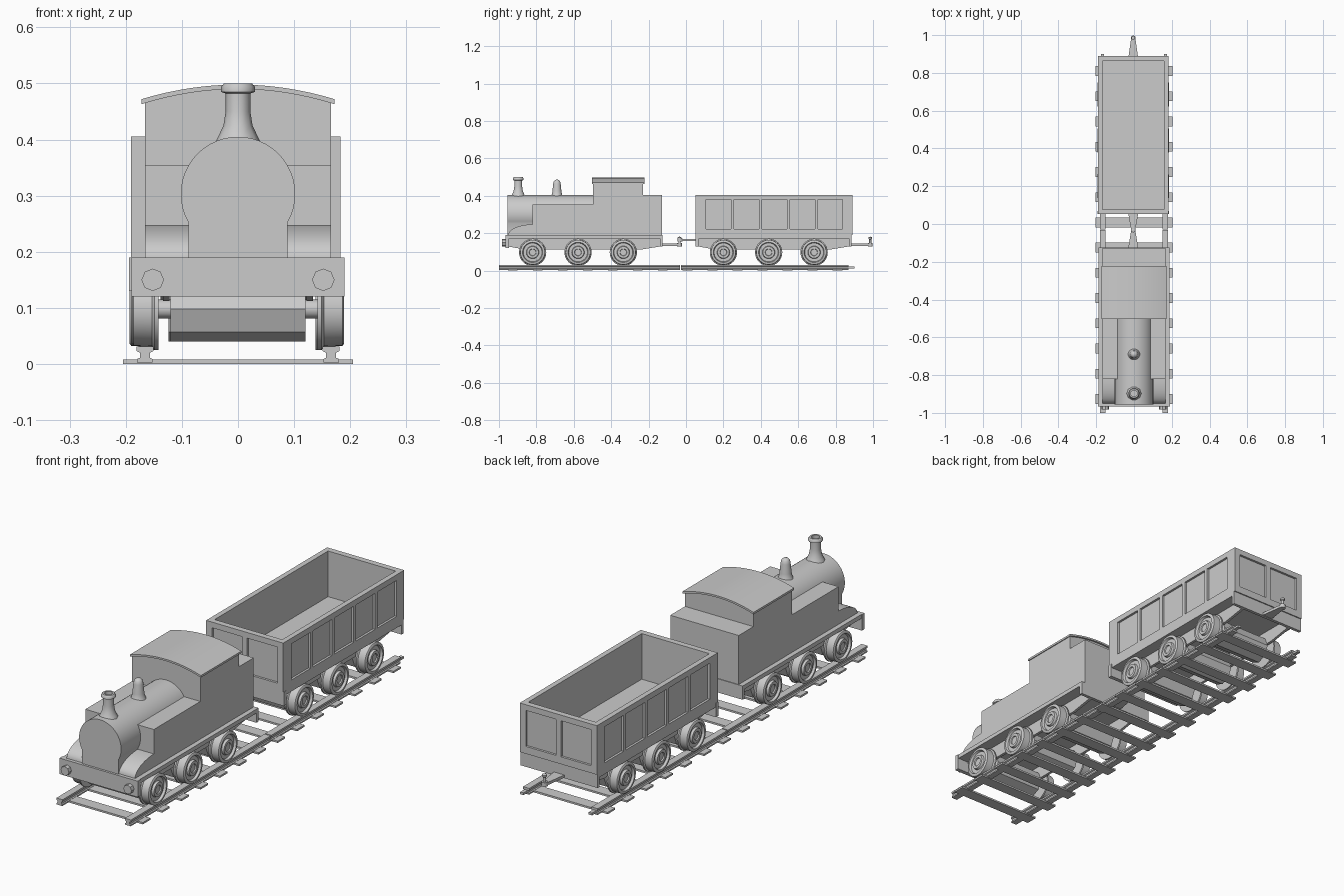
import bpy, bmesh
from math import sin, cos, pi, radians
from mathutils import Matrix, Vector

cube = bpy.data.objects.get("Cube")
if cube:
    bpy.data.objects.remove(cube, do_unlink=True)

grey = bpy.data.materials.new("plain grey")
grey.use_nodes = True
colour = (0.6, 0.6, 0.6, 1)
grey.diffuse_color = colour
grey.node_tree.nodes["Principled BSDF"].inputs["Base Color"].default_value = colour


def finish(name, bm, smooth=False):
    bmesh.ops.recalc_face_normals(bm, faces=bm.faces)
    mesh = bpy.data.meshes.new(name)
    bm.to_mesh(mesh)
    bm.free()
    mesh.materials.append(grey)
    ob = bpy.data.objects.new(name, mesh)
    bpy.context.collection.objects.link(ob)
    bpy.ops.object.select_all(action='DESELECT')
    bpy.context.view_layer.objects.active = ob
    ob.select_set(True)
    if smooth:
        bpy.ops.object.shade_smooth_by_angle(angle=radians(40))
    return ob


def add_box(bm, x0, x1, y0, y1, z0, z1):
    size = Matrix.Diagonal((x1 - x0, y1 - y0, z1 - z0, 1))
    mid = Matrix.Translation(((x0 + x1) / 2, (y0 + y1) / 2, (z0 + z1) / 2))
    bmesh.ops.create_cube(bm, size=1, matrix=mid @ size)


def box(name, *bounds):
    bm = bmesh.new()
    add_box(bm, *bounds)
    return finish(name, bm)


def prism(name, pts, axis, a, b, smooth=False):
    """Extrude a closed 2D outline along one axis from a to b."""
    place = {'x': lambda p, t: (t, *p), 'y': lambda p, t: (p[0], t, p[1]),
             'z': lambda p, t: (*p, t)}[axis]
    bm = bmesh.new()
    ends = [[bm.verts.new(place(p, t)) for p in pts] for t in (a, b)]
    for ring in ends:
        bm.faces.new(ring)
    for i in range(len(pts)):
        j = (i + 1) % len(pts)
        bm.faces.new((ends[0][i], ends[0][j], ends[1][j], ends[1][i]))
    return finish(name, bm, smooth)


def lathe(name, profile, axis, centre, n=24, smooth=True):
    """Spin (radius, height) points around an axis through centre."""
    bm = bmesh.new()
    rot = {'z': Matrix(), 'x': Matrix.Rotation(pi / 2, 4, 'Y'),
           'y': Matrix.Rotation(-pi / 2, 4, 'X')}[axis]
    verts = [bm.verts.new((r, 0, h)) for r, h in profile]
    edges = [bm.edges.new(e) for e in zip(verts, verts[1:])]
    bmesh.ops.spin(bm, geom=verts + edges, axis=(0, 0, 1), cent=(0, 0, 0),
                   angle=2 * pi, steps=n, use_duplicate=False)
    bmesh.ops.remove_doubles(bm, verts=bm.verts, dist=1e-5)
    bm.transform(Matrix.Translation(Vector(centre)) @ rot)
    return finish(name, bm, smooth)


SIDES = (("left", 1), ("right", -1))

# Track: two I-section rails on thin sleepers
half_rail = [(.014, .003), (.014, .009), (.009, .011), (.009, .02), (.015, .023), (.015, .031)]
for side, s in SIDES:
    outline = half_rail + [(-x, z) for x, z in reversed(half_rail)]
    outline = [(x + s * .166, z) for x, z in outline]
    prism(side + "_front_rail", outline, 'y', -1, -.033)
    prism(side + "_rear_rail", outline, 'y', -.028, .87)
    box(side + "_rail_joiner", s * .166 - .008, s * .166 + .008, .86, .9, .011, .021)
sleepers = bmesh.new()
for i in range(14):
    y = -.926 + .1335 * i
    add_box(sleepers, -.205, .205, y - .026, y + .026, 0, .008)
finish("sleepers", sleepers)

# Wheel sets: flanged wheels, axle and drum
wheel = [(0, 0), (.073, 0), (.073, .007), (.067, .011), (.066, .044), (.062, .047),
         (.054, .047), (.05, .037), (.034, .037), (.031, .047), (.019, .047),
         (.017, .042), (0, .042)]


def wheel_set(name, y, x=0):
    for side, s in SIDES:
        lathe(f"{name}_{side}_wheel", [(r, s * h) for r, h in wheel], 'x', (x + s * .142, y, .098), 32)
    lathe(name + "_axle", [(0, -.145), (.017, -.145), (.017, .145), (0, .145)], 'x', (x, y, .098), 12)
    lathe(name + "_drum", [(0, -.12), (.058, -.12), (.058, .12), (0, .12)], 'x', (x, y, .098), 8, False)


# Underframe shared by both vehicles: footplate, end beams, side plates
def underframe(name, y0, y1, low_front, x=0):
    box(name + "_footplate", x - .187, x + .187, y0, y1, .172, .19)
    box(name + "_front_beam", x - .19, x + .19, y0, y0 + .018, low_front, .19)
    box(name + "_rear_beam", x - .187, x + .187, y1 - .014, y1, .13, .19)
    plate = [(y0 + .01, .18), (y0 + .01, .13), (y0 + .11, .112), (y1 - .12, .112),
             (y1 - .01, .13), (y1 - .01, .18)]
    for side, s in SIDES:
        prism(f"{name}_{side}_frame_plate", plate, 'x', x + s * .122, x + s * .134)


# Coupling: tapered drawbar, with an upright pin if asked
def coupling(name, y0, y1, z, pin):
    prism(name + "_bar", [(-.03, y0), (.022, y0), (.007, y1), (-.015, y1)], 'z', z, z + .012)
    lathe(name + "_eye", [(0, z - .003), (.013, z - .003), (.013, z + .015), (0, z + .015)],
          'z', (-.004, y1, 0), 12)
    if pin:
        lathe(name + "_pin", [(0, z), (.006, z), (.006, z + .035), (.01, z + .038),
                              (.01, z + .046), (0, z + .05)], 'z', (-.004, y1, 0), 12)


# Locomotive underside
underframe("engine", -.965, -.125, .12)
for i, y in enumerate((-.82, -.577, -.335)):
    wheel_set(f"engine_axle_{i + 1}", y)
for side, s in SIDES:
    lathe(side + "_buffer", [(0, -.02), (.02, -.02), (.02, 0), (0, 0)], 'y',
          (s * .152, -.963, .15), 8, False)
coupling("engine_coupling", -.125, -.035, .132, True)

# Boiler with saddle skirt
arc = [radians(-30 + 240 * i / 32) for i in range(33)]
boiler = [(.102 * cos(a), .303 + .102 * sin(a)) for a in arc]
prism("boiler", boiler + [(-.088, .19), (.088, .19)], 'y', -.955, -.49, True)

# Side tanks and rounded front covers
for side, s in SIDES:
    box(side + "_side_tank", *sorted((s * .06, s * .166)), -.82, -.49, .19, .355)
    curve = [(-.815 - .135 * sin(a), .19 + .058 * cos(a)) for a in
             [i * pi / 24 for i in range(13)]]
    prism(side + "_front_cover", curve + [(-.815, .19)], 'x', s * .08, s * .166, True)

# Cab, bunker and arched roof
def roof_line(w, edge, rise, n=16):
    return [(w * t, edge + rise * (1 - t * t)) for t in [1 - 2 * i / n for i in range(n + 1)]]


box("bunker", -.166, .166, -.24, -.128, .19, .405)
prism("cab", roof_line(.166, .466, .025) + [(-.166, .19), (.166, .19)], 'y', -.498, -.23)
prism("cab_roof", roof_line(.172, .472, .026) + roof_line(.172, .463, .027)[::-1],
      'y', -.503, -.222, True)

# Chimney and steam dome
lathe("chimney", [(.045, .385), (.034, .408), (.026, .425), (.022, .45), (.022, .482), (.03, .485),
                  (.03, .494), (.025, .5), (.017, .5), (.017, .45), (0, .45)], 'z', (0, -.897, 0), 10)
lathe("steam_dome", [(.034, .395), (.027, .408), (.024, .425), (.02, .465), (.017, .478),
                     (.01, .485), (0, .487)], 'z', (0, -.69, 0), 24)

# Wagon underside
WX = -.004
underframe("wagon", .052, .885, .13, WX)
for i, y in enumerate((.2, .442, .685)):
    wheel_set(f"wagon_axle_{i + 1}", y, WX)
coupling("wagon_front_coupling", .055, -.032, .158, False)
coupling("wagon_rear_coupling", .88, .985, .132, True)

# Open wagon body with sunken panels cut into every side
body = box("wagon_body", WX - .187, WX + .187, .052, .89, .19, .405)
cuts = bmesh.new()
add_box(cuts, WX - .164, WX + .164, .078, .864, .205, .5)
for s in (1, -1):
    for i in range(5):
        y = .174 + .1495 * i
        xs = sorted((WX + s * .177, WX + s * .25))
        add_box(cuts, *xs, y - .066, y + .066, .222, .38)
    for y0, y1 in ((0, .062), (.88, .95)):
        add_box(cuts, WX + s * .085 - .073, WX + s * .085 + .073, y0, y1, .222, .38)
cutter = finish("panel_cutter", cuts)
cutter.hide_render = True
mod = body.modifiers.new("panels", 'BOOLEAN')
mod.operation, mod.object, mod.solver = 'DIFFERENCE', cutter, 'EXACT'
bpy.context.view_layer.objects.active = body
bpy.ops.object.modifier_apply(modifier=mod.name)
bpy.data.objects.remove(cutter, do_unlink=True)
